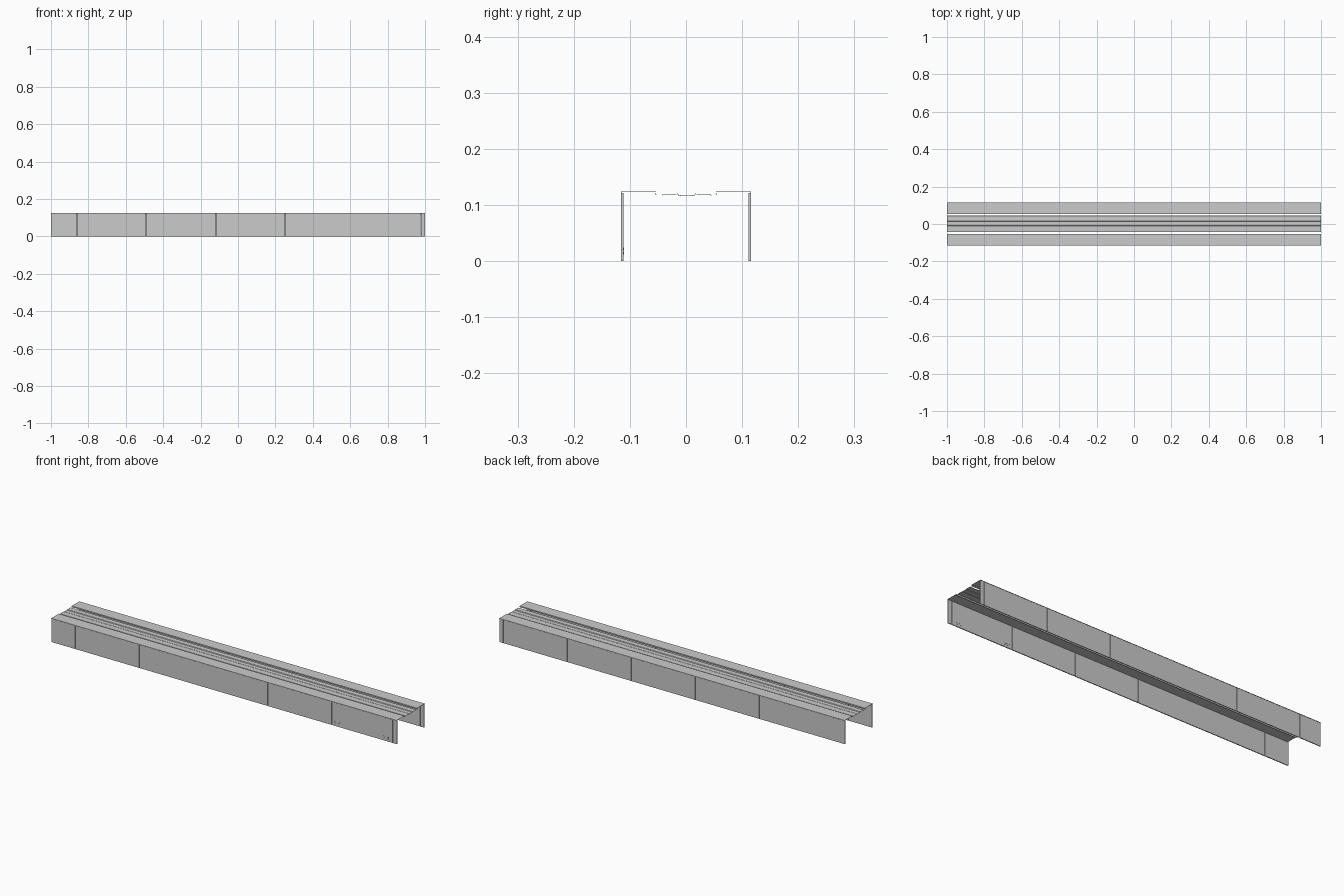
import bpy
import bmesh

cube = bpy.data.objects.get("Cube")
if cube:
    bpy.data.objects.remove(cube, do_unlink=True)


def make_material(name, value):
    mat = bpy.data.materials.new(name)
    mat.use_nodes = True
    color = (value, value, value, 1)
    mat.diffuse_color = color
    mat.node_tree.nodes["Principled BSDF"].inputs["Base Color"].default_value = color
    return mat


light_grey = make_material("light grey metal", 0.6)


def finish(name, bm):
    bmesh.ops.recalc_face_normals(bm, faces=bm.faces)
    mesh = bpy.data.meshes.new(name)
    bm.to_mesh(mesh)
    bm.free()
    mesh.materials.append(light_grey)
    obj = bpy.data.objects.new(name, mesh)
    bpy.context.scene.collection.objects.link(obj)
    return obj


def box(name, low, high):
    bm = bmesh.new()
    bmesh.ops.create_cube(bm, size=1)
    for v in bm.verts:
        for i in range(3):
            v.co[i] = low[i] if v.co[i] < 0 else high[i]
    return finish(name, bm)


def folded_sheet(name, profile, thickness):
    """Sheet with a y-z profile running the full length along x."""
    bm = bmesh.new()
    ends = [[bm.verts.new((x, y, z)) for y, z in profile] for x in (-1, 1)]
    for i in range(len(profile) - 1):
        bm.faces.new((ends[0][i], ends[1][i], ends[1][i + 1], ends[0][i + 1]))
    obj = finish(name, bm)
    solid = obj.modifiers.new("sheet thickness", "SOLIDIFY")
    solid.thickness = thickness
    solid.offset = 0
    return obj


# Side panels, split by narrow seams
def side_panels(name, y_low, y_high, first_seam):
    pitch, gap = 0.371, 0.0012
    cuts = [-1] + [first_seam - pitch * i for i in range(4, -1, -1)] + [0.977, 1]
    for i, (a, b) in enumerate(zip(cuts, cuts[1:])):
        start = a if i == 0 else a + gap
        end = b if b == 1 else b - gap
        box(f"{name}_{i + 1}", (start, y_low, 0), (end, y_high, 0.121))


side_panels("front_panel", -0.1155, -0.111, 0.623)
side_panels("back_panel", 0.111, 0.1155, 0.607)

# Small latch plates low on the front, inside and outside
for x in (0.655, 0.935):
    for y in (-0.1158, -0.1108):
        for i in range(2):
            z = 0.012 + i * 0.007
            box("latch_plate", (x - 0.016, y - 0.0004, z),
                (x + 0.016, y + 0.0004, z + 0.005))

# Flat top covers with a turned-down inner lip
for name, side in (("front_cover", -1), ("back_cover", 1)):
    folded_sheet(name, [(side * 0.1155, 0.1215), (side * 0.1155, 0.1235),
                        (side * 0.0535, 0.1235), (side * 0.0535, 0.1175)], 0.001)

# Centre tray with two raised walkways and a sunken channel
half = [(0.044, 0.1165), (0.0425, 0.119), (0.0155, 0.1195),
        (0.0135, 0.1165), (0.0105, 0.1165), (0.0095, 0.1175)]
tray = half + [(-y, z) for y, z in reversed(half)]
folded_sheet("centre_tray", [(y + 0.001, z) for y, z in tray], 0.001)
